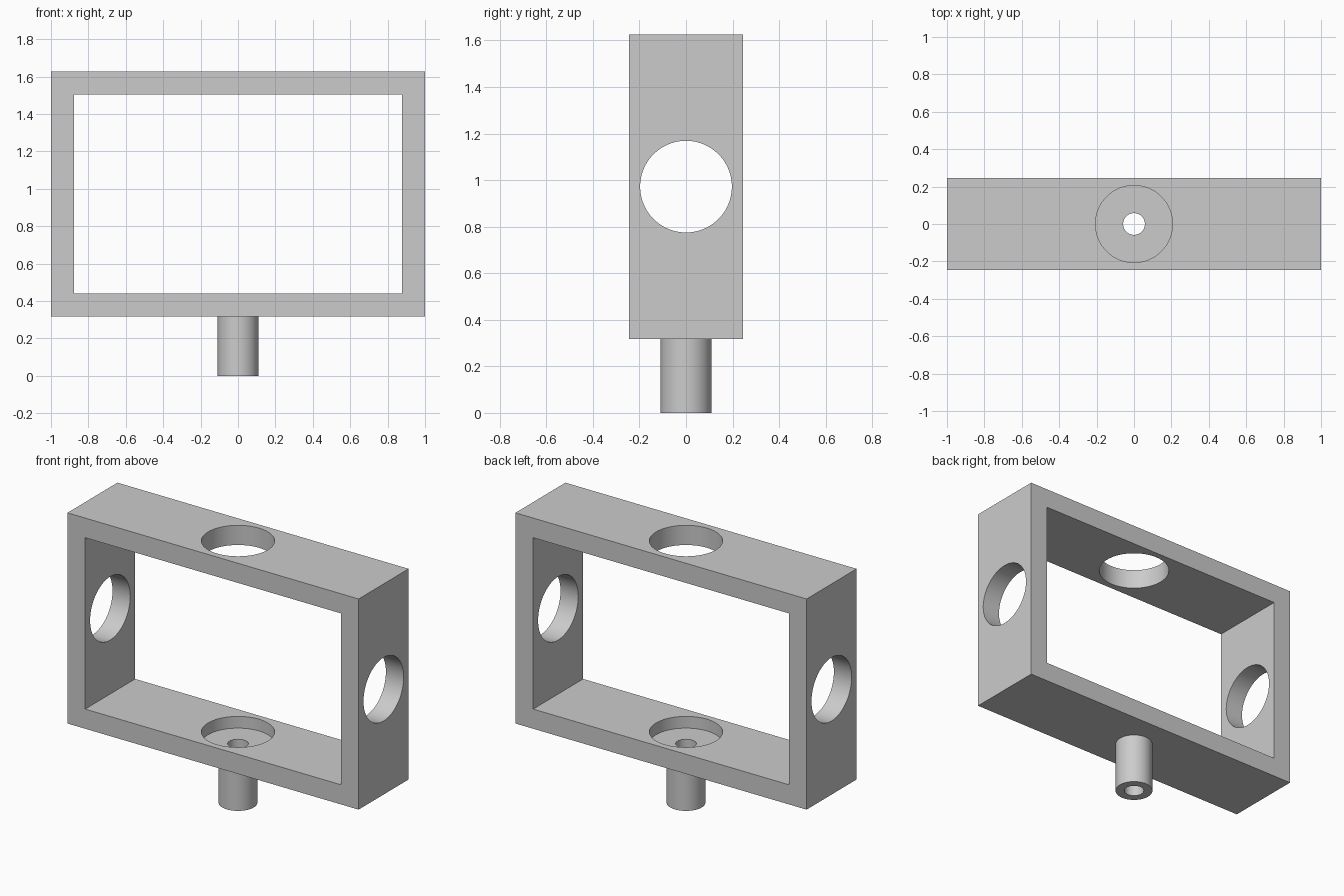
import bpy
from math import pi

cube = bpy.data.objects.get("Cube")
if cube:
    bpy.data.objects.remove(cube, do_unlink=True)

grey = bpy.data.materials.new("plain grey")
grey.use_nodes = True
colour = (0.6, 0.6, 0.6, 1)
grey.diffuse_color = colour
grey.node_tree.nodes["Principled BSDF"].inputs["Base Color"].default_value = colour

HALF_DEPTH = 0.245
BOTTOM, TOP, WALL = 0.318, 1.626, 0.122
MIDDLE = (BOTTOM + TOP) / 2
RECESS_FLOOR = BOTTOM + WALL - 0.073


def box(name, x, y, z0, z1):
    """Box centred on x and y, spanning z0 to z1."""
    bpy.ops.mesh.primitive_cube_add(size=2, location=(0, 0, (z0 + z1) / 2))
    ob = bpy.context.object
    ob.name = name
    ob.scale = (x, y, (z1 - z0) / 2)
    bpy.ops.object.transform_apply(location=True, rotation=False, scale=True)
    return ob


def rod(name, radius, z0, z1, rotation=(0, 0, 0)):
    """Cylinder on the centre line, spanning z0 to z1 before rotation."""
    bpy.ops.mesh.primitive_cylinder_add(vertices=96, radius=radius, depth=z1 - z0,
                                        location=(0, 0, (z0 + z1) / 2), rotation=rotation)
    ob = bpy.context.object
    ob.name = name
    return ob


def combine(target, tool, operation):
    """Apply one boolean and remove its tool."""
    mod = target.modifiers.new(operation, "BOOLEAN")
    mod.operation, mod.solver, mod.object = operation, "EXACT", tool
    bpy.ops.object.select_all(action="DESELECT")
    target.select_set(True)
    bpy.context.view_layer.objects.active = target
    bpy.ops.object.modifier_apply(modifier=mod.name)
    bpy.data.objects.remove(tool, do_unlink=True)


# Rectangular frame with a hollow post below
frame = box("frame_with_post", 1, HALF_DEPTH, BOTTOM, TOP)
combine(frame, box("window_cutter", 1 - WALL, 1, BOTTOM + WALL, TOP - WALL), "DIFFERENCE")
combine(frame, rod("post", 0.109, 0, BOTTOM + 0.02), "UNION")

# Side holes, top hole with floor recess, and the bore through the post
cutters = [
    rod("side_cutter", 0.197, MIDDLE - 1.5, MIDDLE + 1.5, (0, pi / 2, 0)),
    rod("top_cutter", 0.206, RECESS_FLOOR, TOP + 0.2),
    rod("bore_cutter", 0.058, -0.2, BOTTOM + WALL + 0.1),
]
for cutter in cutters:
    combine(frame, cutter, "DIFFERENCE")

frame.data.materials.clear()
frame.data.materials.append(grey)
bpy.ops.object.shade_smooth_by_angle(angle=pi / 6)
